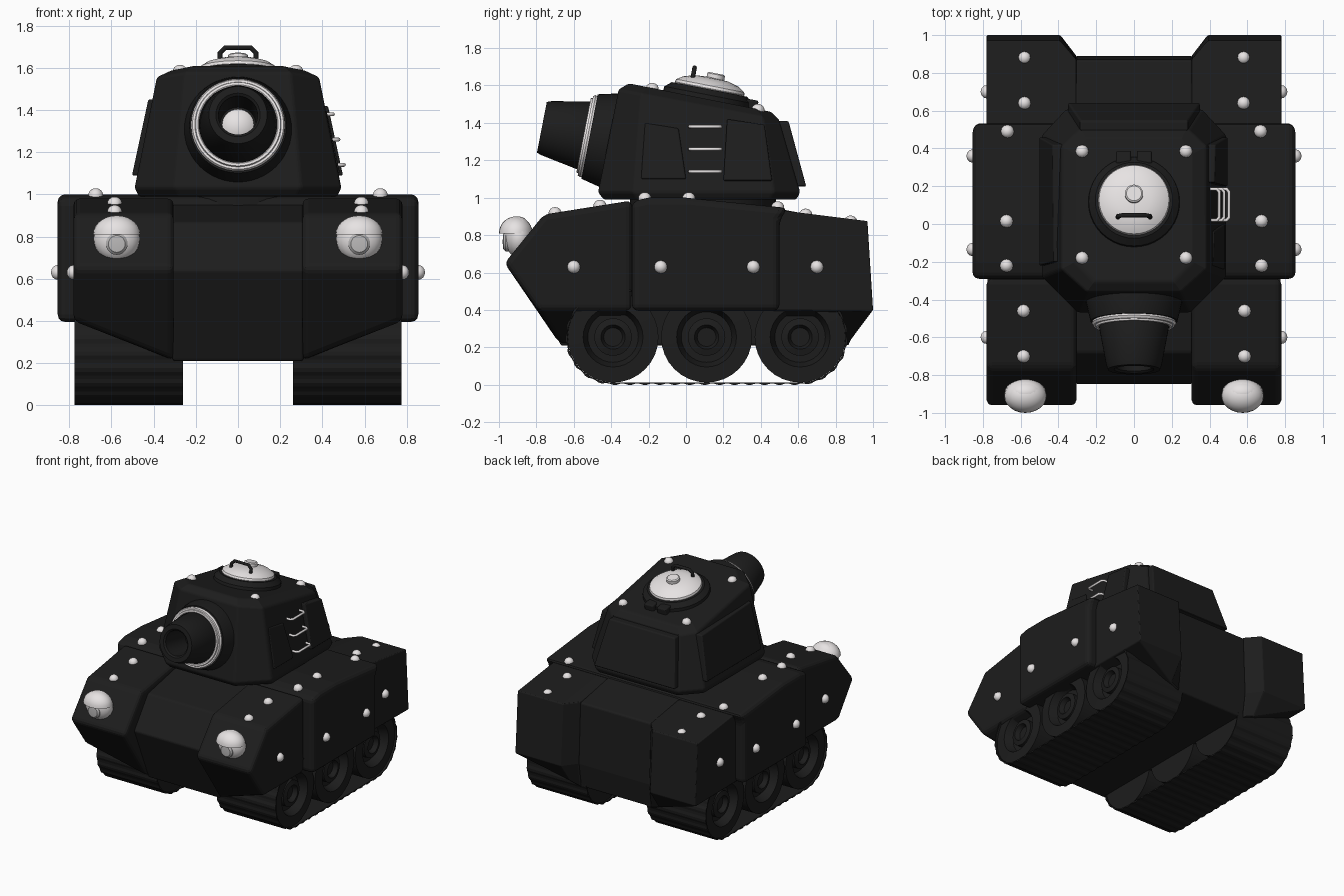
import bpy, bmesh, math
from mathutils import Matrix, Vector

if "Cube" in bpy.data.objects:
    bpy.data.objects.remove(bpy.data.objects["Cube"])

def material(name, c):
    m = bpy.data.materials.new(name)
    m.diffuse_color = (*c, 1)
    m.use_nodes = True
    m.node_tree.nodes["Principled BSDF"].inputs["Base Color"].default_value = m.diffuse_color
    return m

BLACK = material("black_paint", (0.012, 0.012, 0.012))
WHITE = material("pale_metal", (0.8, 0.77, 0.77))
GREY = material("lens_grey", (0.5, 0.49, 0.49))
T = Matrix.Translation
TILT = math.radians(11)

def finish(name, bm, mat, smooth=False, mirror=False, bevel=0):
    bmesh.ops.remove_doubles(bm, verts=bm.verts, dist=1e-5)
    bmesh.ops.recalc_face_normals(bm, faces=bm.faces)
    me = bpy.data.meshes.new(name)
    bm.to_mesh(me)
    bm.free()
    ob = bpy.data.objects.new(name, me)
    bpy.context.collection.objects.link(ob)
    me.materials.append(mat)
    if smooth:
        bpy.ops.object.select_all(action='DESELECT')
        ob.select_set(True)
        bpy.context.view_layer.objects.active = ob
        bpy.ops.object.shade_smooth_by_angle(angle=math.radians(35))
    if bevel:
        b = ob.modifiers.new("bevel", 'BEVEL')
        b.width, b.segments, b.limit_method = bevel, 3, 'ANGLE'
        b.angle_limit = math.radians(30)
    if mirror:
        ob.modifiers.new("mirror", 'MIRROR').use_bisect_axis[0] = False
    return ob

def loft(name, sections, mat=BLACK, closed=False, **kw):
    """Skin between matching loops of 3D points."""
    bm = bmesh.new()
    rings = [[bm.verts.new(p) for p in s] for s in sections]
    n = len(rings[0])
    for i in range(len(rings) if closed else len(rings) - 1):
        a, b = rings[i], rings[(i + 1) % len(rings)]
        for j in range(n):
            k = (j + 1) % n
            bm.faces.new((a[j], a[k], b[k], b[j]))
    if not closed:
        bm.faces.new(rings[0])
        bm.faces.new(rings[-1])
    return finish(name, bm, mat, **kw)

def lathe(name, profile, places, mat=BLACK, seg=32, **kw):
    """Revolve (radius, height) points about local z, once for every matrix."""
    bm = bmesh.new()
    for m in places:
        rings = [[bm.verts.new(m @ Vector((r * math.cos(t), r * math.sin(t), h)))
                  for t in (2 * math.pi * i / seg for i in range(seg))] for r, h in profile]
        for a, b in zip(rings, rings[1:]):
            for i in range(seg):
                j = (i + 1) % seg
                bm.faces.new((a[i], a[j], b[j], b[i]))
    bmesh.ops.dissolve_degenerate(bm, edges=bm.edges, dist=1e-6)
    return finish(name, bm, mat, smooth=True, **kw)

def tube(name, pts, r, mat):
    cu = bpy.data.curves.new(name, 'CURVE')
    cu.dimensions, cu.bevel_depth, cu.bevel_resolution, cu.use_fill_caps = '3D', r, 2, True
    sp = cu.splines.new('POLY')
    sp.points.add(len(pts) - 1)
    for p, co in zip(sp.points, pts):
        p.co = (*co, 1)
    cu.materials.append(mat)
    bpy.context.collection.objects.link(bpy.data.objects.new(name, cu))

def at_x(x, yz):
    return [(x, y, z) for y, z in yz]

# Central hull, recessed between the fenders
core = [(-.67, .21), (-.85, .64), (-.68, .87), (-.29, .95), (.5, .94), (.87, .87), (.89, .4), (.86, .21)]
loft("hull_core", [at_x(-.31, core), at_x(.31, core)], bevel=.012)

# Front and rear fenders, lower edge rising outward
front = [(-.29, .985), (-.76, .91), (-.97, .65)]
loft("front_fender", [at_x(.305, front + [(-.67, .21), (-.29, .25)]),
                      at_x(.78, front + [(-.79, .4), (-.29, .4)])], mirror=True, bevel=.03)
loft("rear_fender", [at_x(.305, [(.45, .94), (.87, .875), (.89, .4), (.87, .21), (.45, .25)]),
                     at_x(.39, [(.45, .94), (.97, .875), (1.0, .4), (.88, .24), (.45, .28)]),
                     at_x(.78, [(.45, .94), (.97, .875), (1.0, .4), (.99, .395), (.45, .4)])],
     mirror=True, bevel=.025)

# Wide middle armour
mid = [(-.29, .395), (-.29, .98), (-.2, 1.0), (.0, 1.0), (.545, .945), (.5, .88), (.5, .395)]
loft("middle_armour", [at_x(-.855, mid), at_x(.855, mid)], bevel=.035)

# Road wheels
wheel = [(0, .27), (.243, .27), (.243, .76), (.16, .765), (.135, .70), (.1, .70),
         (.1, .735), (.065, .745), (.05, .71), (0, .71)]
lathe("road_wheels", wheel,
      [T((0, y, .255)) @ Matrix.Rotation(math.pi / 2, 4, 'Y') for y in (-.39, .11, .61)], mirror=True)

# Track bands with fine ribs
path = []
for cy, start in ((.61, -90), (-.39, 90)):
    for i in range(41):
        t = math.radians(start + 180 * i / 40)
        path.append((cy, .255, math.cos(t), math.sin(t)))
    sy = 1 if cy > 0 else -1
    for i in range(1, 50):
        path.append((cy - sy * i / 50, .255, 0, sy))
secs = []
for i, (cy, cz, dy, dz) in enumerate(path):
    ro = .255 if i // 2 % 2 else .249
    secs.append([(x, cy + dy * r, cz + dz * r) for x, r in ((.26, .243), (.26, ro), (.775, ro), (.775, .243))])
loft("track_band", secs, closed=True, mirror=True)

# Turret body
def octagon(w, s0, s1, wf, yf, wb, yb, z0, slope):
    half = [(wf, yf), (w, s0), (w, s1), (wb, yb)]
    pts = half + [(-x, y) for x, y in reversed(half)]
    return [(x, y, z0 + slope * y) for x, y in pts]

loft("turret", [octagon(.47, -.26, .45, .28, -.44, .34, .59, .99, 0),
                octagon(.49, -.28, .47, .30, -.47, .36, .61, 1.03, 0),
                octagon(.385, -.24, .41, .25, -.36, .29, .5, 1.51, -.19),
                octagon(.31, -.2, .37, .21, -.305, .25, .455, 1.55, -.2)], bevel=.012)
lathe("turret_neck", [(0, .9), (.39, .9), (.39, 1.02), (0, 1.02)], [T((0, .09, 0))])

# Turret armour plates
def side_plate(name, s, y0, y1, z0, z1, off):
    quad = [(y0, z0), (y1, z0), (y1 - .04, z1 - .03), (y0 + .02, z1)]
    loft(name, [[(s * (.497 - .215 * (z - 1) + d), y, z) for y, z in quad] for d in (-.04, off)], bevel=.008)

side_plate("left_plate", -1, -.22, .46, 1.09, 1.45, .025)
side_plate("right_front_plate", 1, -.24, .0, 1.1, 1.4, .008)
side_plate("right_rear_plate", 1, .2, .46, 1.09, 1.42, .02)
back = [(-.35, .615, 1.06), (.35, .615, 1.06), (.285, .52, 1.41), (-.285, .52, 1.41)]
loft("back_plate", [[(x, y + d, z) for x, y, z in back] for d in (-.06, .028)], bevel=.01)

# Gun: mantlet, pale ring, tapered hollow barrel
GUN = T((0, -.53, 1.33)) @ Matrix.Rotation(math.pi / 2 - TILT, 4, 'X')
lathe("mantlet", [(0, -.3), (.255, -.3), (.255, -.12), (.23, -.015), (0, -.015)], [GUN], seg=48)
lathe("gun_ring", [(.17, -.02), (.218, -.02), (.223, -.005), (.216, .008), (.205, .008),
                   (.202, .018), (.19, .018), (.17, .0)], [GUN], WHITE, 48)
lathe("barrel", [(.18, -.02), (.188, 0), (.147, .22), (.138, .245), (.105, .245), (.093, .235),
                 (.085, 0), (0, 0)], [GUN], seg=48)
lathe("bore_end", [(0, .03), (.05, .022), (.075, .002), (0, .001)], [GUN], WHITE)

# Hatch on the sloping roof
HATCH = T((0, .115, 1.525)) @ Matrix.Rotation(-TILT, 4, 'X')
lathe("hatch_collar", [(0, -.03), (.245, -.03), (.24, .025), (.205, .055), (0, .055)], [HATCH], seg=40)
lathe("hatch_dome", [(0, .04), (.18, .04), (.19, .06), (.185, .075), (.15, .098), (.09, .115), (0, .122)],
      [HATCH], WHITE, 40)
lathe("hatch_knob", [(.048, .1), (.048, .14), (.04, .146), (0, .146)], [HATCH @ T((0, .02, 0))], WHITE, 24)
tube("hatch_handle", [HATCH @ Vector(p) for p in
     ((-.085, -.1, .1), (-.085, -.1, .13), (-.06, -.1, .155), (.06, -.1, .155), (.085, -.1, .13), (.085, -.1, .1))],
     .012, BLACK)
hinge = [(.015, .2), (.095, .2), (.095, .27), (.015, .27)]
loft("hatch_hinge", [[HATCH @ Vector((x, y, z)) for x, y in hinge] for z in (-.02, .045)], mirror=True, bevel=.01)

# Rungs on the right side of the turret
for i, z in enumerate((1.38, 1.26, 1.14)):
    x = .49 - .215 * (z - 1)
    tube(f"rung_{i + 1}", [(x - .02, .02, z), (x + .03, .02, z), (x + .043, .035, z), (x + .043, .17, z),
                           (x + .03, .185, z), (x - .02, .185, z)], .009, WHITE)

# Rivets
dome = [(.035 * math.cos(t), .032 * math.sin(t)) for t in (math.pi / 2 * i / 4 for i in range(5))]
dome = [(.035, -.012)] + dome
spots = [T(p) for p in ((.585, -.7, .918), (.585, -.46, .957), (.675, -.22, .997), (.675, .015, .997),
                        (.67, .49, .949), (.58, .64, .91), (.58, .88, .873))]
spots += [T((.275, y, z)) @ Matrix.Rotation(-TILT, 4, 'X') for y, z in ((-.18, 1.582), (.385, 1.47))]
spots += [T((x, y, .63)) @ Matrix.Rotation(math.pi / 2, 4, 'Y')
          for x, y in ((.78, -.6), (.855, -.135), (.855, .36), (.78, .7))]
lathe("rivets", dome, spots, WHITE, 12, mirror=True)

# Headlights: hooded lid, reflector and lens
arc = [(math.cos(t), math.sin(t)) for t in (math.pi / 2 * i / 7 for i in range(8))]
LID = T((.575, -.91, .81)) @ Matrix.Diagonal((.112, .09, .09, 1))
lathe("headlight_lid", [(0, 0)] + arc, [LID], WHITE, 24, mirror=True)
CUP = T((.575, -.895, .79)) @ Matrix.Diagonal((.11, .075, .11, 1))
lathe("headlight_cup", [(r, -h) for r, h in reversed(arc)] + arc[1:], [CUP], WHITE, 24, mirror=True)
LENS = T((.575, -.955, .765)) @ Matrix.Rotation(math.pi / 2, 4, 'X')
lathe("headlight_lens", [(.052, -.03), (.052, .01), (.04, .022), (0, .026)], [LENS], GREY, 20, mirror=True)
